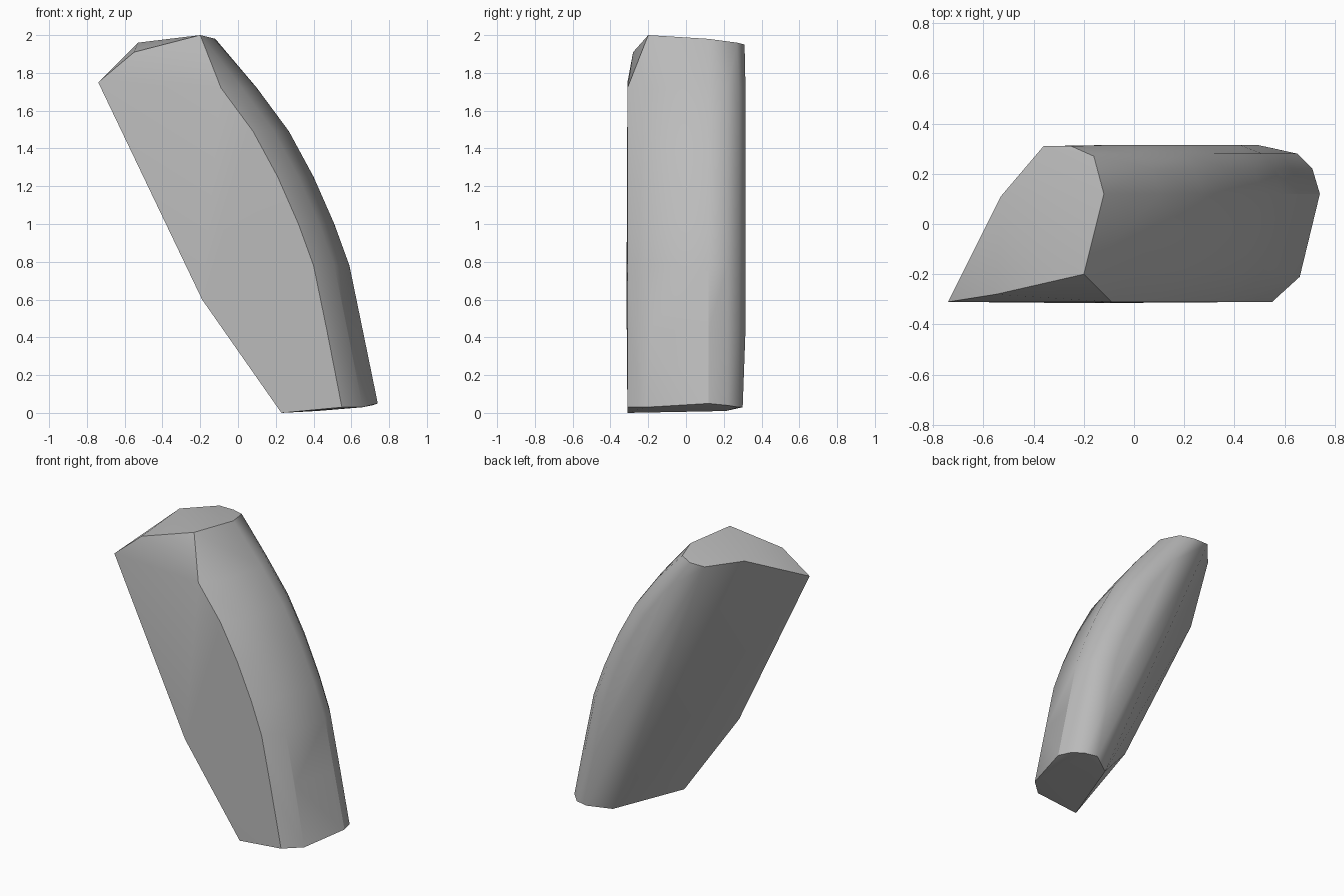
import bpy
import bmesh
import math

cube = bpy.data.objects.get("Cube")
if cube:
    bpy.data.objects.remove(cube, do_unlink=True)

# Plain grey stone
stone = bpy.data.materials.new("stone grey")
stone.use_nodes = True
grey = (0.5, 0.5, 0.5, 1)
stone.diffuse_color = grey
stone.node_tree.nodes["Principled BSDF"].inputs["Base Color"].default_value = grey

# Curve of the outer crest (x, z) and the rounded rim swept along it (x offset, y)
crest = [(0.1, 1.72), (0.27, 1.49), (0.4, 1.25), (0.51, 1.0), (0.59, 0.78), (0.66, 0.44)]
rim = [(-0.19, -0.31), (-0.08, -0.2), (0, 0.12), (-0.03, 0.22), (-0.08, 0.28), (-0.17, 0.315)]
points = [(x + dx, y, z) for x, z in crest for dx, y in rim]

# Sloped top facet, with the long pointed corner
points += [(-0.74, -0.31, 1.75), (-0.55, -0.28, 1.91), (-0.2, -0.2, 2), (-0.12, 0.12, 1.98),
           (-0.16, 0.27, 1.96), (-0.25, 0.31, 1.95), (-0.36, 0.31, 1.95), (-0.53, 0.11, 1.96)]

# Kink of the inner edge and the small bottom facet
points += [(-0.19, -0.315, 0.6), (0.23, -0.31, 0), (0.42, 0.21, 0.01), (0.55, -0.31, 0.03),
           (0.66, -0.21, 0.03), (0.74, 0.12, 0.05), (0.71, 0.22, 0.04), (0.65, 0.28, 0.03),
           (0.56, 0.3, 0.03)]

# Wrap the outline into one solid slab
bm = bmesh.new()
for p in points:
    bm.verts.new(p)
hull = bmesh.ops.convex_hull(bm, input=bm.verts[:])
spare = {g for g in hull["geom_interior"] + hull["geom_unused"] if isinstance(g, bmesh.types.BMVert)}
bmesh.ops.delete(bm, geom=list(spare), context="VERTS")
bmesh.ops.recalc_face_normals(bm, faces=bm.faces[:])
mesh = bpy.data.meshes.new("curved_stone")
bm.to_mesh(mesh)
bm.free()
mesh.materials.append(stone)
slab = bpy.data.objects.new("curved_stone", mesh)
bpy.context.collection.objects.link(slab)

# Soft shading with crisp facet edges
bpy.ops.object.select_all(action="DESELECT")
slab.select_set(True)
bpy.context.view_layer.objects.active = slab
bpy.ops.object.shade_smooth_by_angle(angle=math.radians(30))
